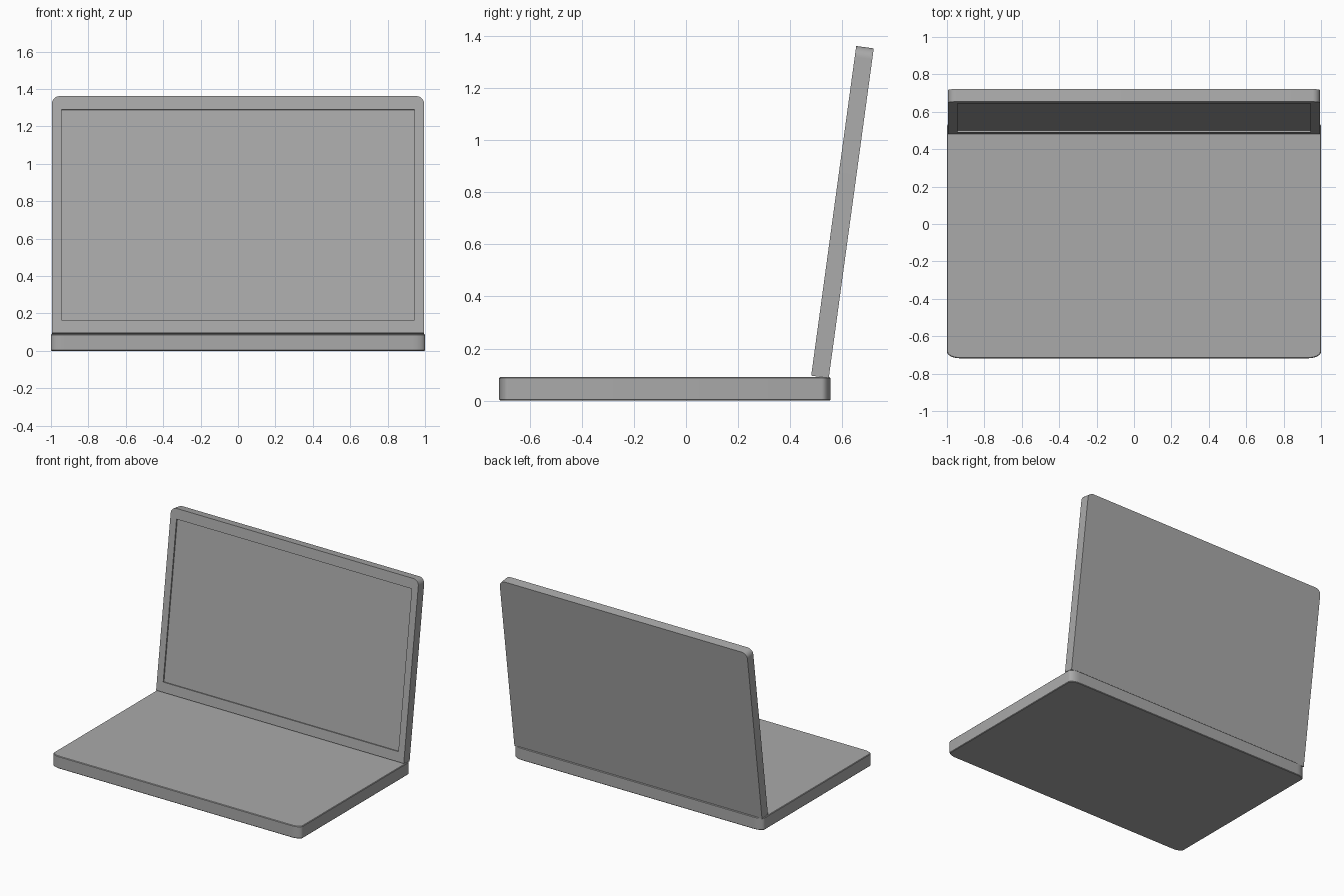
import bpy, bmesh, math
from mathutils import Matrix, Vector

if "Cube" in bpy.data.objects:
    bpy.data.objects.remove(bpy.data.objects["Cube"])

grey = bpy.data.materials.new("plain_grey")
grey.diffuse_color = (0.4, 0.4, 0.4, 1)
grey.use_nodes = True
grey.node_tree.nodes["Principled BSDF"].inputs["Base Color"].default_value = grey.diffuse_color


def corner(cx, cy, rx, ry, start, n=8):
    """Quarter ellipse of outline points, starting at the given angle."""
    return [(cx + rx * math.cos(math.radians(start + 90 * i / n)),
             cy + ry * math.sin(math.radians(start + 90 * i / n))) for i in range(n + 1)]


def slab(name, outline, depth, matrix=Matrix()):
    """Extrude a flat outline along local z, then place it."""
    bm = bmesh.new()
    face = bm.faces.new([bm.verts.new((x, y, 0)) for x, y in outline])
    ext = bmesh.ops.extrude_face_region(bm, geom=[face])
    top = [v for v in ext["geom"] if isinstance(v, bmesh.types.BMVert)]
    bmesh.ops.translate(bm, vec=(0, 0, depth), verts=top)
    bm.transform(matrix)
    bmesh.ops.recalc_face_normals(bm, faces=bm.faces)
    mesh = bpy.data.meshes.new(name)
    bm.to_mesh(mesh)
    bm.free()
    mesh.materials.append(grey)
    obj = bpy.data.objects.new(name, mesh)
    bpy.context.collection.objects.link(obj)
    return obj


def activate(obj):
    bpy.ops.object.select_all(action='DESELECT')
    obj.select_set(True)
    bpy.context.view_layer.objects.active = obj


# keyboard base with rounded corners and a fine edge bevel
y0, y1, rx, ry = -0.718, 0.556, 0.07, 0.035
outline = (corner(1 - rx, y1 - ry, rx, ry, 0) + corner(-1 + rx, y1 - ry, rx, ry, 90)
           + corner(-1 + rx, y0 + ry, rx, ry, 180) + corner(1 - rx, y0 + ry, rx, ry, 270))
base = slab("base", outline, 0.09)
bevel = base.modifiers.new("edge", 'BEVEL')
bevel.width, bevel.segments = 0.004, 1
bevel.limit_method, bevel.angle_limit = 'ANGLE', math.radians(60)
activate(base)
bpy.ops.object.modifier_apply(modifier="edge")

# lid leaning back: local x = width, y = up the lid, z = out of the screen side
tilt = math.atan2(0.173, 1.267)
place = Matrix.Translation(Vector((0, 0.481, 0.096))) @ Matrix.Rotation(math.pi / 2 - tilt, 4, 'X')
w, h, r = 0.995, 1.278, 0.042
outline = [(-w, 0), (w, 0)] + corner(w - r, h - r, r, r, 0) + corner(-w + r, h - r, r, r, 90)
lid = slab("lid", outline, -0.068, place)

# shallow screen recess cut in the lid
cutter = slab("screen_cutter", [(-0.945, 0.07), (0.945, 0.07), (0.945, 1.205), (-0.945, 1.205)],
              0.06, place @ Matrix.Translation((0, 0, -0.01)))
cutter.hide_render = True
cut = lid.modifiers.new("screen", 'BOOLEAN')
cut.operation, cut.solver, cut.object = 'DIFFERENCE', 'EXACT', cutter
activate(lid)
bpy.ops.object.modifier_apply(modifier="screen")
bpy.data.objects.remove(cutter)

for part in (base, lid):
    activate(part)
    bpy.ops.object.shade_smooth_by_angle(angle=math.radians(30))
